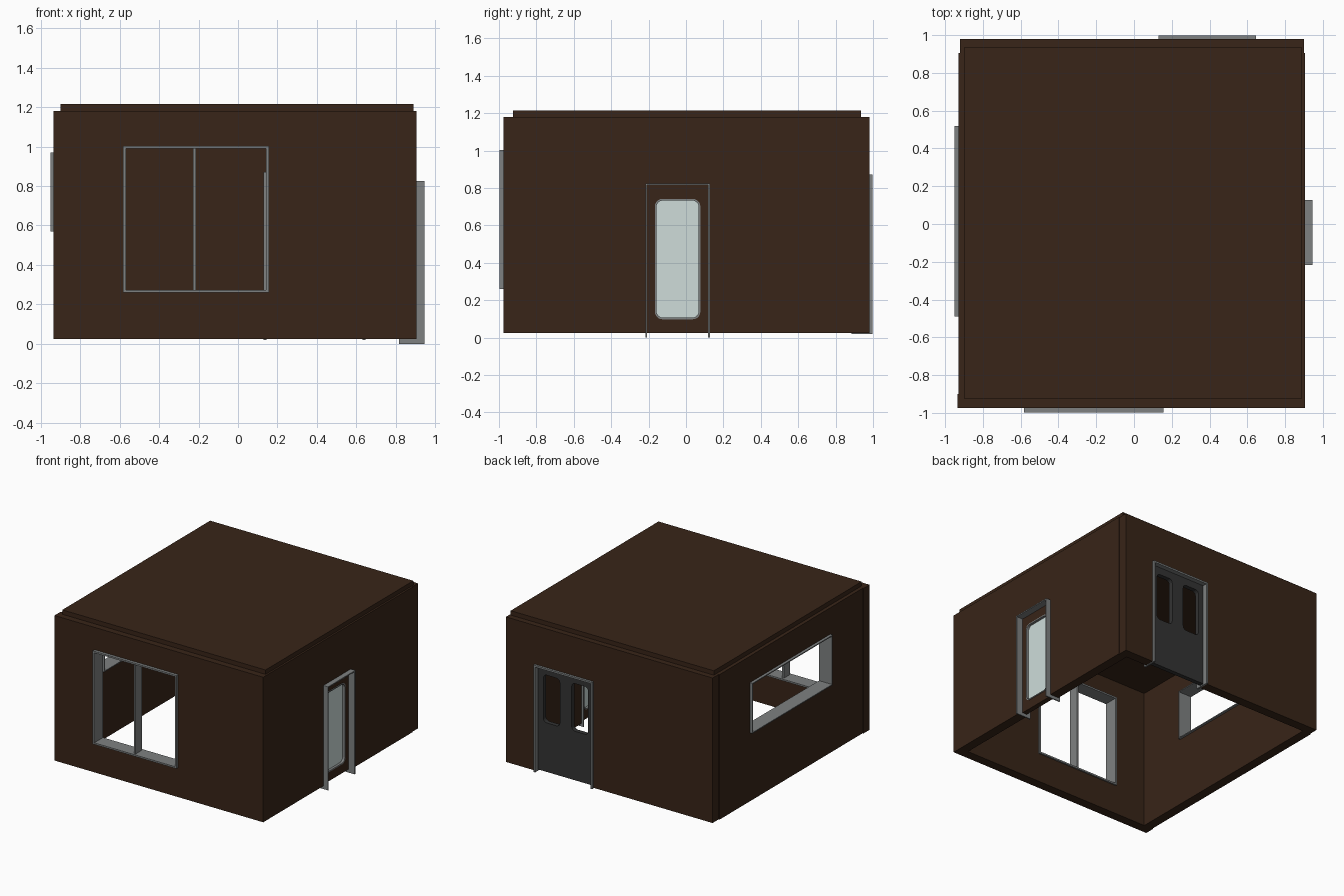
import bpy, bmesh, math
from mathutils import Vector

if "Cube" in bpy.data.objects:
    bpy.data.objects.remove(bpy.data.objects["Cube"])


def material(name, rgb):
    m = bpy.data.materials.new(name)
    m.diffuse_color = (*rgb, 1)
    m.use_nodes = True
    m.node_tree.nodes["Principled BSDF"].inputs["Base Color"].default_value = m.diffuse_color
    return m


BROWN = material("dark_brown", (0.040, 0.018, 0.009))
GREY = material("frame_grey", (0.21, 0.22, 0.22))
DARK = material("door_grey", (0.033, 0.033, 0.033))
GLASS = material("pale_glass", (0.62, 0.72, 0.70))


def rect(u0, u1, v0, v1):
    return [(u0, v0), (u1, v0), (u1, v1), (u0, v1)]


def rounded(u0, u1, v0, v1, r, n=5):
    pts = []
    centres = [(u1 - r, v1 - r), (u0 + r, v1 - r), (u0 + r, v0 + r), (u1 - r, v0 + r)]
    for k, (cu, cv) in enumerate(centres):
        for i in range(n + 1):
            a = math.pi / 2 * (k + i / n)
            pts.append((cu + r * math.cos(a), cv + r * math.sin(a)))
    return pts


def arch(u0, u1, v0, v1, t):
    """Three-sided door frame outline, open at the bottom."""
    return [(u0, v0), (u0 + t, v0), (u0 + t, v1 - t), (u1 - t, v1 - t),
            (u1 - t, v0), (u1, v0), (u1, v1), (u0, v1)]


def notched(u0, u1, v0, v1, a, b, h):
    """Wall outline with a doorway from a to b, h high."""
    return [(u0, v0), (a, v0), (a, h), (b, h), (b, v0), (u1, v0), (u1, v1), (u0, v1)]


def panel(name, axis, d0, d1, mat, *loops):
    """Extrude an outline (further loops are holes) along an axis from d0 to d1."""
    place = {"x": lambda u, v: (d0, u, v), "y": lambda u, v: (u, d0, v),
             "z": lambda u, v: (u, v, d0)}[axis]
    step = Vector([(d1 - d0) if c == axis else 0 for c in "xyz"])
    bm = bmesh.new()
    edges = []
    for loop in loops:
        vs = [bm.verts.new(place(u, v)) for u, v in loop]
        edges += [bm.edges.new((vs[i - 1], vs[i])) for i in range(len(vs))]
    bmesh.ops.triangle_fill(bm, use_beauty=True, use_dissolve=False, edges=edges)
    ext = bmesh.ops.extrude_face_region(bm, geom=bm.faces[:], use_keep_orig=True)
    bmesh.ops.translate(bm, vec=step,
                        verts=[g for g in ext["geom"] if isinstance(g, bmesh.types.BMVert)])
    bmesh.ops.recalc_face_normals(bm, faces=bm.faces[:])
    me = bpy.data.meshes.new(name)
    bm.to_mesh(me)
    bm.free()
    me.materials.append(mat)
    ob = bpy.data.objects.new(name, me)
    bpy.context.collection.objects.link(ob)
    return ob


Z0, Z1 = 0.025, 1.18

# Four walls with their openings
panel("front_wall", "y", -0.975, -0.90, BROWN,
      rect(-0.935, 0.905, Z0, Z1), rect(-0.575, 0.15, 0.265, 0.995))
panel("left_wall", "x", -0.928, -0.853, BROWN,
      rect(-0.90, 0.905, Z0, Z1), rect(-0.485, 0.515, 0.575, 0.965))
panel("back_wall", "y", 0.905, 0.98, BROWN,
      notched(-0.92, 0.90, Z0, Z1, 0.135, 0.64, 0.865))
panel("right_wall", "x", 0.83, 0.905, BROWN,
      notched(-0.90, 0.905, Z0, Z1, -0.21, 0.12, 0.82))

# Roof slab, set in slightly from the wall faces
panel("roof", "z", 1.14, 1.215, BROWN, rect(-0.90, 0.89, -0.925, 0.935))

# Front window frame and mullion
panel("front_window_frame", "y", -0.998, -0.888, GREY,
      rect(-0.582, 0.156, 0.26, 1.002), rect(-0.568, 0.143, 0.273, 0.989))
panel("front_window_mullion", "y", -0.985, -0.905, GREY,
      rect(-0.228, -0.214, 0.273, 0.989))

# Left window frame
panel("left_window_frame", "x", -0.95, -0.835, GREY,
      rect(-0.49, 0.52, 0.57, 0.97), rect(-0.482, 0.512, 0.578, 0.962))

# Back door: frame and leaf with two open rounded lights
panel("back_door_frame", "y", 0.885, 0.998, GREY, arch(0.13, 0.645, 0.02, 0.872, 0.014))
panel("back_door_leaf", "y", 0.925, 0.96, DARK, rect(0.144, 0.631, 0.03, 0.858),
      rounded(0.19, 0.335, 0.42, 0.80, 0.03), rounded(0.44, 0.585, 0.42, 0.80, 0.03))

# Right door: frame, leaf, glazing bead and glass
panel("right_door_frame", "x", 0.815, 0.945, GREY, arch(-0.217, 0.127, 0.0, 0.825, 0.009))
panel("right_door_leaf", "x", 0.85, 0.89, BROWN, rect(-0.208, 0.118, Z0, 0.816),
      rounded(-0.165, 0.075, 0.10, 0.74, 0.04))
panel("right_door_bead", "x", 0.846, 0.894, GREY,
      rounded(-0.167, 0.077, 0.098, 0.742, 0.041), rounded(-0.158, 0.068, 0.107, 0.733, 0.034))
panel("right_door_glass", "x", 0.866, 0.874, GLASS,
      rounded(-0.162, 0.072, 0.103, 0.737, 0.037))
